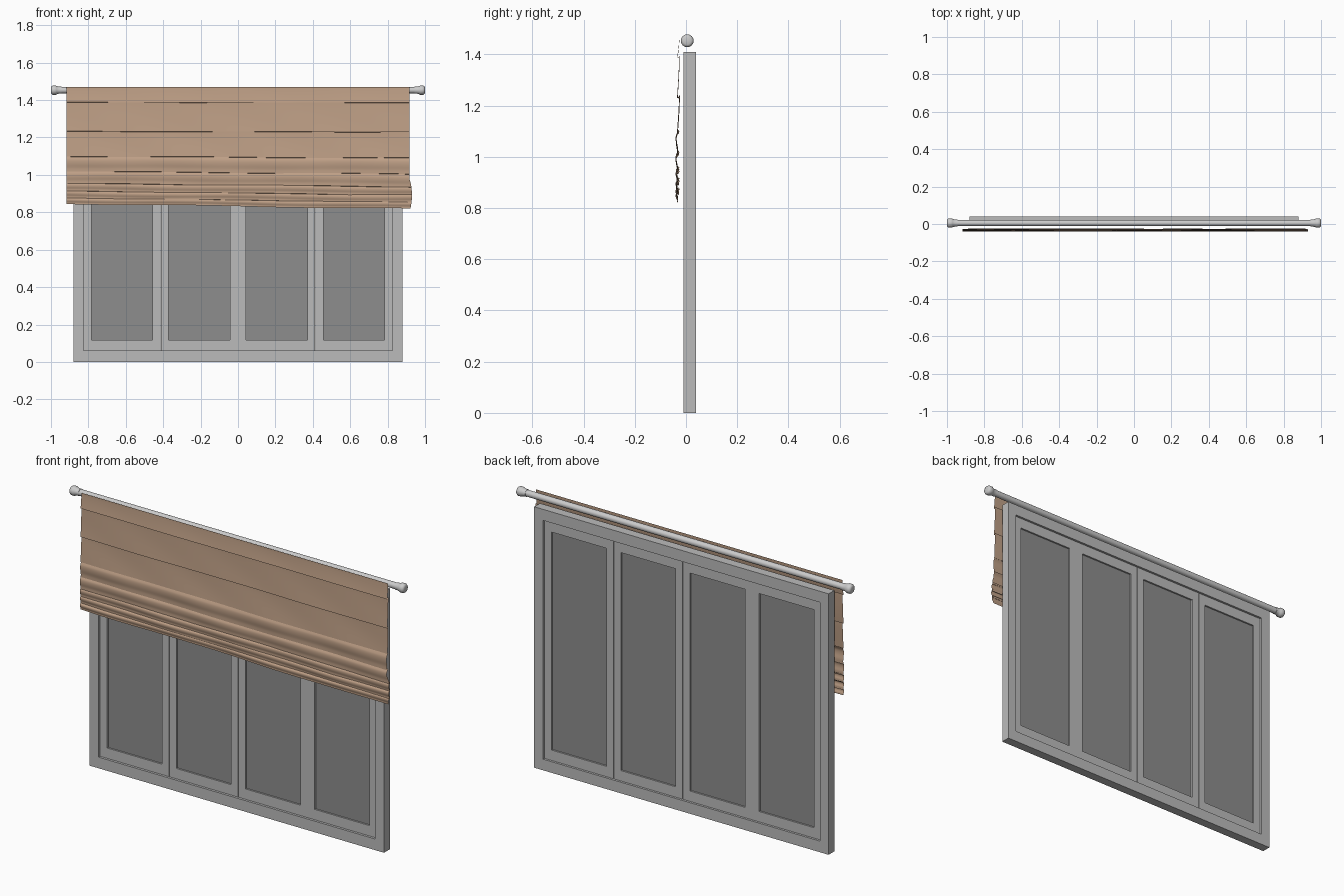
import bpy, bmesh, math
from mathutils import Vector

if "Cube" in bpy.data.objects:
    bpy.data.objects.remove(bpy.data.objects["Cube"])


def material(name, rgb):
    m = bpy.data.materials.new(name)
    m.diffuse_color = (*rgb, 1)
    m.use_nodes = True
    m.node_tree.nodes["Principled BSDF"].inputs["Base Color"].default_value = m.diffuse_color
    return m


FRAME = material("frame_grey", (0.5, 0.5, 0.5))
GLASS = material("pane_grey", (0.27, 0.27, 0.27))
FABRIC = material("fabric_brown", (0.52, 0.35, 0.24))


def finish(bm, name, mat=None, smooth=None):
    bmesh.ops.recalc_face_normals(bm, faces=bm.faces)
    me = bpy.data.meshes.new(name)
    bm.to_mesh(me)
    bm.free()
    ob = bpy.data.objects.new(name, me)
    bpy.context.collection.objects.link(ob)
    if mat:
        me.materials.append(mat)
    if smooth:
        bpy.ops.object.select_all(action='DESELECT')
        ob.select_set(True)
        bpy.context.view_layer.objects.active = ob
        bpy.ops.object.shade_smooth_by_angle(angle=math.radians(smooth))
    return ob


def box(name, x0, x1, y0, y1, z0, z1, mat):
    bm = bmesh.new()
    bmesh.ops.create_cube(bm, size=1)
    for v in bm.verts:
        v.co = Vector(((x0 + x1) / 2 + v.co.x * (x1 - x0),
                       (y0 + y1) / 2 + v.co.y * (y1 - y0),
                       (z0 + z1) / 2 + v.co.z * (z1 - z0)))
    return finish(bm, name, mat)


def border(name, x0, x1, z0, z1, side, rail, y0, y1, mat):
    """Rectangular mitred frame with an open centre."""
    bm = bmesh.new()
    def loop(a, b, c, d, y):
        return [bm.verts.new((x, y, z)) for x, z in ((a, c), (b, c), (b, d), (a, d))]
    rings = [loop(x0, x1, z0, z1, y0),
             loop(x0 + side, x1 - side, z0 + rail, z1 - rail, y0),
             loop(x0 + side, x1 - side, z0 + rail, z1 - rail, y1),
             loop(x0, x1, z0, z1, y1)]
    for k in range(4):
        a, b = rings[k], rings[(k + 1) % 4]
        for i in range(4):
            j = (i + 1) % 4
            bm.faces.new((a[i], a[j], b[j], b[i]))
    return finish(bm, name, mat)


def lathe_x(name, profile, y, z, steps=32):
    bm = bmesh.new()
    vs = [bm.verts.new((x, y, z + r)) for x, r in profile]
    es = [bm.edges.new(p) for p in zip(vs, vs[1:])]
    bmesh.ops.spin(bm, geom=vs + es, cent=(0, y, z), axis=(1, 0, 0),
                   angle=math.tau, steps=steps)
    bmesh.ops.remove_doubles(bm, verts=bm.verts, dist=1e-5)
    return finish(bm, name, smooth=35)


# Window: outer frame, four sashes with recessed panes
border("window_frame", -0.88, 0.88, 0, 1.41, 0.053, 0.06, -0.01, 0.039, FRAME)
W = 0.827 / 2
for i in range(4):
    a = -0.827 + i * W
    border(f"sash_{i+1}", a + 0.001, a + W - 0.001, 0.06, 1.35, 0.042, 0.056, 0.003, 0.027, FRAME)
    box(f"pane_{i+1}", a + 0.04, a + W - 0.04, 0.012, 0.018, 0.114, 1.296, GLASS)

# Curtain rod with turned finials
lathe_x("rod", [(-0.96, 0), (-0.96, 0.017), (0.96, 0.017), (0.96, 0)], 0.005, 1.453)
for s, side in ((-1, "left"), (1, "right")):
    pts = [(0.945, 0), (0.945, 0.019), (0.958, 0.019), (0.969, 0.022), (0.974, 0.025),
           (0.99, 0.025), (0.997, 0.021), (1.0, 0.015), (1.0, 0)]
    lathe_x(f"finial_{side}", [(s * x, r) for x, r in pts], 0.005, 1.453)

# Roman blind: each band of cloth bellies out, then tucks up behind its lip
folds = [1.47, 1.388, 1.232, 1.095, 1.012, 0.945, 0.902, 0.864, 0.832]
NX, NB = 90, 12
profile = []            # (y, z) down the cloth
for k in range(len(folds) - 1):
    top, bot = folds[k], folds[k + 1]
    low = top < 1.1
    start = top if k == 0 else top + 0.006
    depth = 0.011 if low else 0.008
    for j in range(NB):
        t = j / (NB - 1)
        belly = (0.45 * math.sin(math.pi * min(t * 1.3, 1)) + 0.55) if low else t ** 1.5
        y = -0.0255 - depth * belly * min(1, t * 5) - (0.002 if low else 0)
        profile.append((y, start + (bot - start) * t, k))
    if k < len(folds) - 2:
        profile.append((profile[-1][0] + 0.004, bot - 0.002, k))

bm = bmesh.new()
rows = []
for y, z, k in profile:
    row = []
    f = min(1, max(0, (1.47 - z) / 0.64))
    for i in range(NX + 1):
        u = i / NX
        x = -0.918 + 1.834 * u
        # lower folds sag to the right, the hem corner flares out
        zz = z - f * f * (u - 0.5) * 0.027
        zz += f * 0.0025 * math.sin(6 * x + 1.3 * k)
        yy = y + f ** 0.5 * (0.0016 * math.sin(5 * x + 2.1 * k)
                             + 0.001 * math.sin(13 * x + 25 * z))
        if z < 0.985:
            flare = math.sin(math.pi * min(1, (0.985 - z) / 0.165)) ** 0.6 if z > 0.82 else 0
            x += 0.014 * flare * max(0, (u - 0.93) / 0.07)
        row.append(bm.verts.new((x, yy, zz)))
    rows.append(row)
for a, b in zip(rows, rows[1:]):
    for i in range(NX):
        bm.faces.new((a[i], b[i], b[i + 1], a[i + 1]))
finish(bm, "roman_blind", FABRIC, smooth=60)
